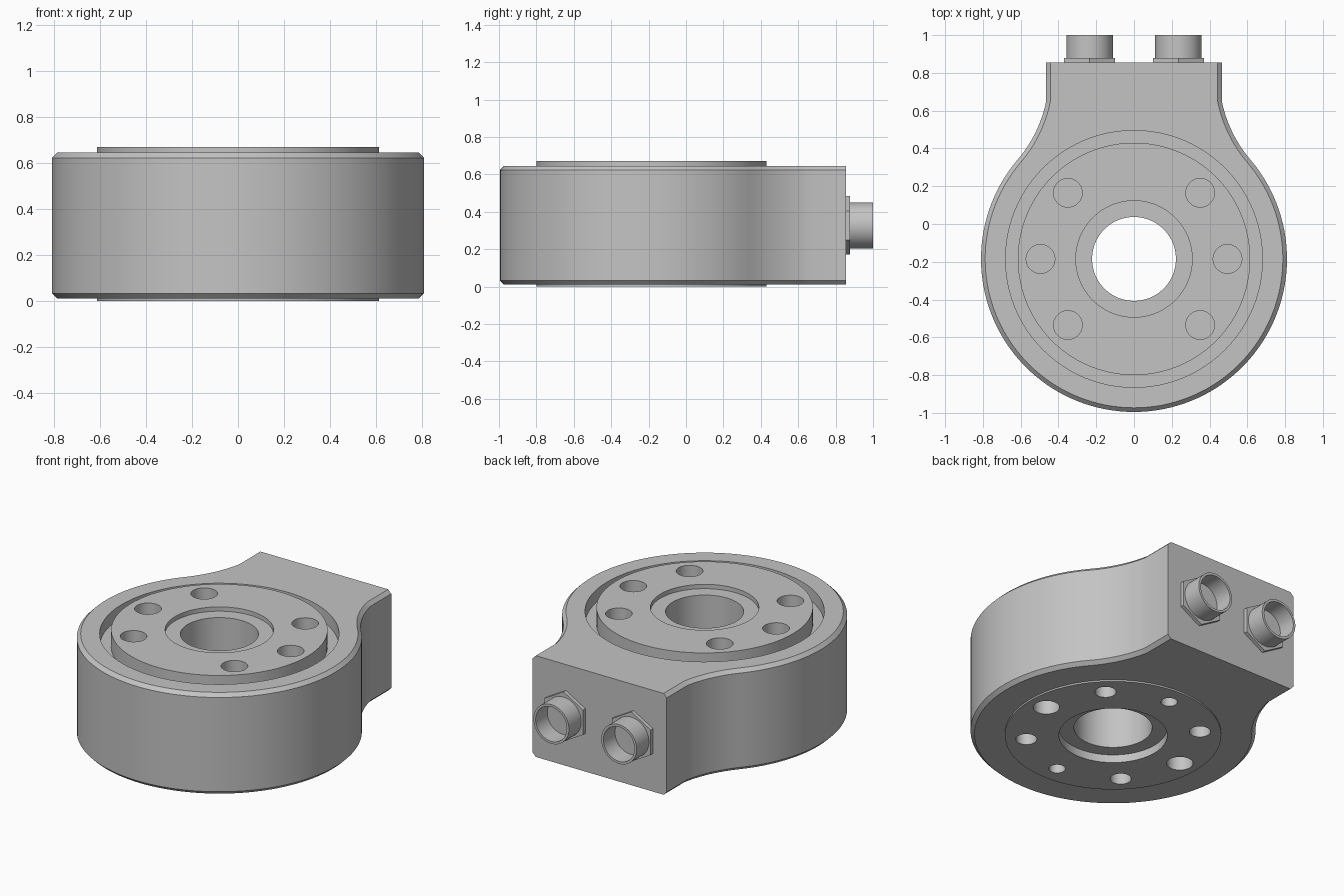
import bpy, bmesh, math
from mathutils import Matrix

if "Cube" in bpy.data.objects:
    bpy.data.objects.remove(bpy.data.objects["Cube"])

CY = -0.185            # centre of the round body along y
R = 0.81               # body radius
FILLET = 0.69          # concave blend radius
HALF = 0.465           # half width of the connector block
BACK = 0.855           # y of the connector block face

grey = bpy.data.materials.new("machined grey")
grey.diffuse_color = (0.55, 0.55, 0.55, 1)
grey.use_nodes = True
grey.node_tree.nodes["Principled BSDF"].inputs["Base Color"].default_value = grey.diffuse_color


def make_object(name, bm):
    bmesh.ops.recalc_face_normals(bm, faces=bm.faces)
    mesh = bpy.data.meshes.new(name)
    bm.to_mesh(mesh)
    bm.free()
    mesh.materials.append(grey)
    ob = bpy.data.objects.new(name, mesh)
    bpy.context.collection.objects.link(ob)
    return ob


def cylinder(name, r, z0, z1, x=0.0, y=CY, sides=96):
    bm = bmesh.new()
    bmesh.ops.create_cone(bm, cap_ends=True, segments=sides, radius1=r, radius2=r,
                          depth=z1 - z0,
                          matrix=Matrix.Translation((x, y, (z0 + z1) / 2)))
    return make_object(name, bm)


def boolean(target, tool, operation="DIFFERENCE"):
    mod = target.modifiers.new(tool.name, "BOOLEAN")
    mod.operation, mod.solver, mod.object = operation, "EXACT", tool
    bpy.context.view_layer.objects.active = target
    bpy.ops.object.modifier_apply(modifier=mod.name)
    bpy.data.objects.remove(tool)


def smooth(ob):
    bpy.ops.object.select_all(action="DESELECT")
    ob.select_set(True)
    bpy.context.view_layer.objects.active = ob
    bpy.ops.object.shade_smooth_by_angle(angle=math.radians(20))


def outline(inset):
    """Round body blending into a straight block, shrunk by inset."""
    a = math.atan2(0.525, 0.615)                     # blend tangent angle
    fx, fy = (R + FILLET) * math.cos(a), CY + (R + FILLET) * math.sin(a)
    r, f, half = R - inset, FILLET + inset, HALF - inset
    right = []
    for i in range(49):                              # front to tangent point
        t = -math.pi / 2 + (a + math.pi / 2) * i / 48
        right.append((r * math.cos(t), CY + r * math.sin(t)))
    end = math.pi + math.acos((fx - half) / f)       # blend meets the block
    if math.sin(end) > 0:
        end = 2 * math.pi - end
    end = math.pi + abs(end - math.pi)
    for i in range(1, 13):
        t = (a + math.pi) + (end - a - math.pi) * i / 12
        right.append((fx + f * math.cos(t), fy + f * math.sin(t)))
    right.append((half, BACK))
    return right + [(-x, y) for x, y in reversed(right[1:])]


# Body with chamfered top and bottom edges
bm = bmesh.new()
rings = [[bm.verts.new((x, y, z)) for x, y in outline(c)]
         for z, c in ((0.01, 0.022), (0.032, 0), (0.623, 0), (0.645, 0.022))]
for low, high in zip(rings, rings[1:]):
    n = len(low)
    for i in range(n):
        j = (i + 1) % n
        bm.faces.new((low[i], low[j], high[j], high[i]))
bm.faces.new(rings[0][::-1])
bm.faces.new(rings[-1])
body = make_object("sensor_body", bm)

# Ring groove with the raised loading disc inside it
boolean(body, cylinder("groove", 0.68, 0.565, 0.8))
boolean(body, cylinder("disc", 0.615, 0.0, 0.67), "UNION")

# Central bore with shallow counterbores on both sides
boolean(body, cylinder("bore", 0.222, -0.1, 0.8))
boolean(body, cylinder("top_counterbore", 0.308, 0.643, 0.8))
boolean(body, cylinder("bottom_counterbore", 0.308, -0.1, 0.05))

# Blind mounting holes: six on top, eight of mixed sizes below
for k in range(8):
    t = k * math.pi / 4
    x, y = 0.495 * math.cos(t), CY + 0.495 * math.sin(t)
    if k not in (2, 6):
        boolean(body, cylinder("top_hole", 0.076, 0.45, 0.8, x, y, 40))
    r = 0.06 if k % 2 else (0.075 if k in (0, 4) else 0.047)
    boolean(body, cylinder("bottom_hole", r, -0.1, 0.2, x, y, 40))
smooth(body)


# Cable connectors: hexagonal nut and hollow socket on the back face
def lathe_y(name, profile, sides, x, z):
    bm = bmesh.new()
    loops = []
    for r, y in profile:
        loops.append([bm.verts.new((x + r * math.sin(2 * math.pi * i / sides), y,
                                    z + r * math.cos(2 * math.pi * i / sides)))
                      for i in range(sides)])
    for a, b in zip(loops, loops[1:]):
        for i in range(sides):
            j = (i + 1) % sides
            bm.faces.new((a[i], a[j], b[j], b[i]))
    bm.faces.new(loops[0])
    bm.faces.new(loops[-1])
    return make_object(name, bm)


for side, sx in (("left", -1), ("right", 1)):
    x, z = sx * 0.235, 0.327
    lathe_y(side + "_connector_nut", [(0.156, 0.85), (0.156, 0.878)], 6, x, z)
    smooth(lathe_y(side + "_connector_socket",
                   [(0.123, 0.86), (0.123, 1.0), (0.108, 1.0), (0.108, 0.885)],
                   48, x, z))
